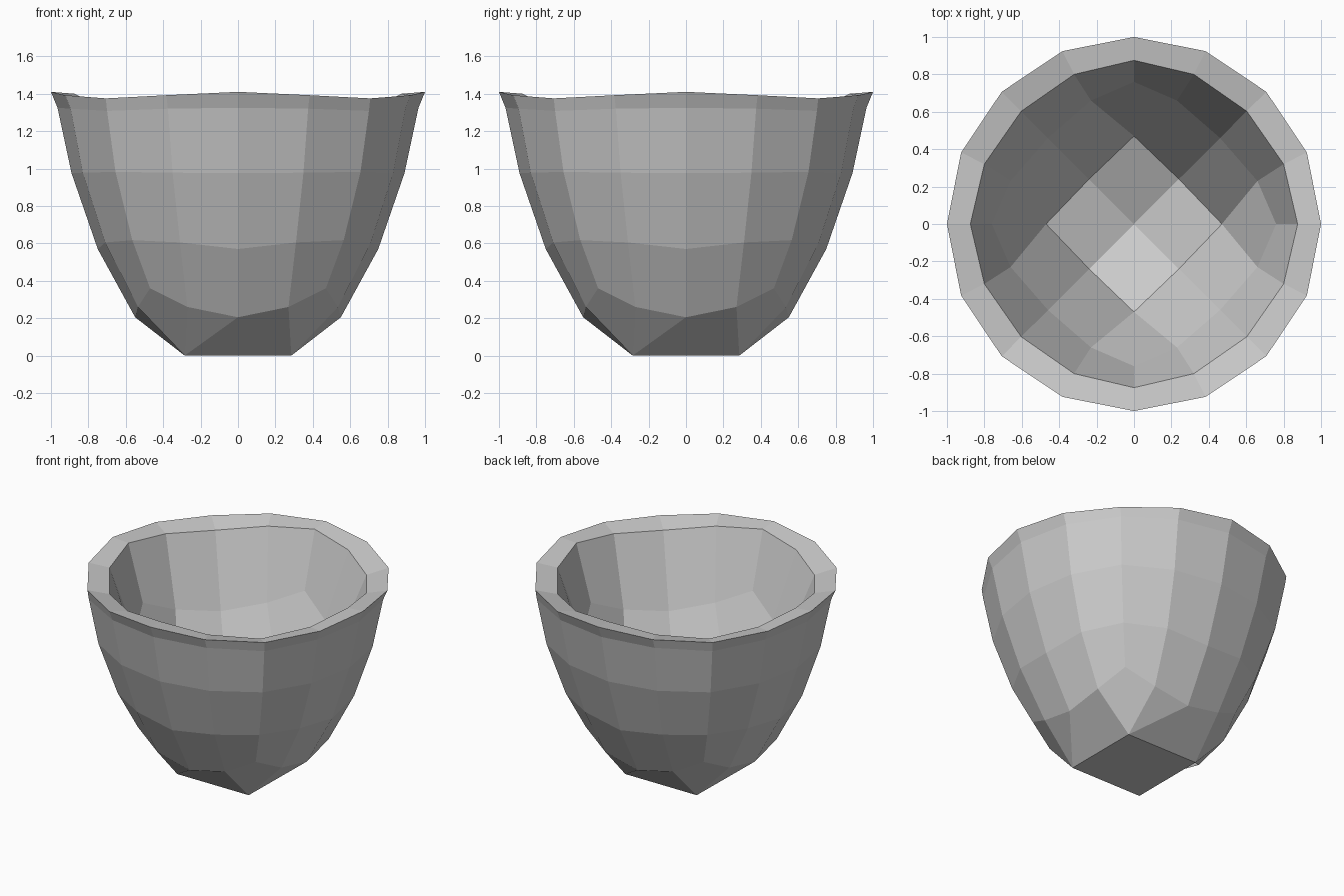
import bpy, bmesh

if "Cube" in bpy.data.objects:
    bpy.data.objects.remove(bpy.data.objects["Cube"])

bm = bmesh.new()


def around(pts):
    """Repeat a few points of one quarter turn four times about z."""
    out, cur = [], list(pts)
    for _ in range(4):
        out += [bm.verts.new(p) for p in cur]
        cur = [(-y, x, z) for x, y, z in cur]
    return out


def ring16(axis, mid, diag):
    """Sixteen-sided ring from its axis, in-between and diagonal points."""
    (r, za), (mx, my, zm), (d, zd) = axis, mid, diag
    return around([(r, 0, za), (mx, my, zm), (d, d, zd), (my, mx, zm)])


# Rings from the outer base up, over the rim, and down the inner wall
rings = [ring16(*p) for p in (
    ((.55, .205), (.535, .27, .26), (.47, .36)),
    ((.75, .57), (.71, .31, .605), (.565, .617)),
    ((.89, .975), (.83, .35, .978), (.655, .982)),
    ((.965, 1.325), (.895, .375, 1.32), (.70, 1.308)),
    ((1.0, 1.41), (.924, .383, 1.392), (.707, 1.375)),
    ((.875, 1.40), (.80, .32, 1.365), (.603, 1.335)),
    ((.76, 1.0), (.66, .23, .89), (.46, .843)))]
for a, b in zip(rings, rings[1:]):
    for i in range(16):
        j = (i + 1) % 16
        bm.faces.new((a[i], a[j], b[j], b[i]))

# Square foot, with facets joining it to the lowest outer ring
foot = around([(.285, .285, 0)])
bm.faces.new(foot[::-1])
low = rings[0]
for k in range(4):
    i = 4 * k
    c, prev = foot[k], foot[k - 1]
    bm.faces.new((c, low[i + 3], low[i + 2], low[i + 1]))
    bm.faces.new((prev, c, low[i + 1], low[i]))
    bm.faces.new((prev, low[i], low[i - 1]))

# Inner floor: four kites round a centre point, joined to the inner wall
wall = rings[-1]
floor = around([(.47, 0, .36), (.24, .24, .24)])
centre = bm.verts.new((0, 0, .14))
for k in range(4):
    i, f = 4 * k, 2 * k
    nxt = floor[(f + 2) % 8]
    bm.faces.new((floor[f], wall[i + 1], wall[i], wall[i - 1]))
    bm.faces.new((floor[f], floor[f + 1], wall[i + 2], wall[i + 1]))
    bm.faces.new((floor[f + 1], nxt, wall[i + 3], wall[i + 2]))
    bm.faces.new((centre, floor[f - 1], floor[f], floor[f + 1]))

bmesh.ops.recalc_face_normals(bm, faces=bm.faces)
mesh = bpy.data.meshes.new("bowl")
bm.to_mesh(mesh)
bm.free()
bpy.context.collection.objects.link(bpy.data.objects.new("bowl", mesh))
